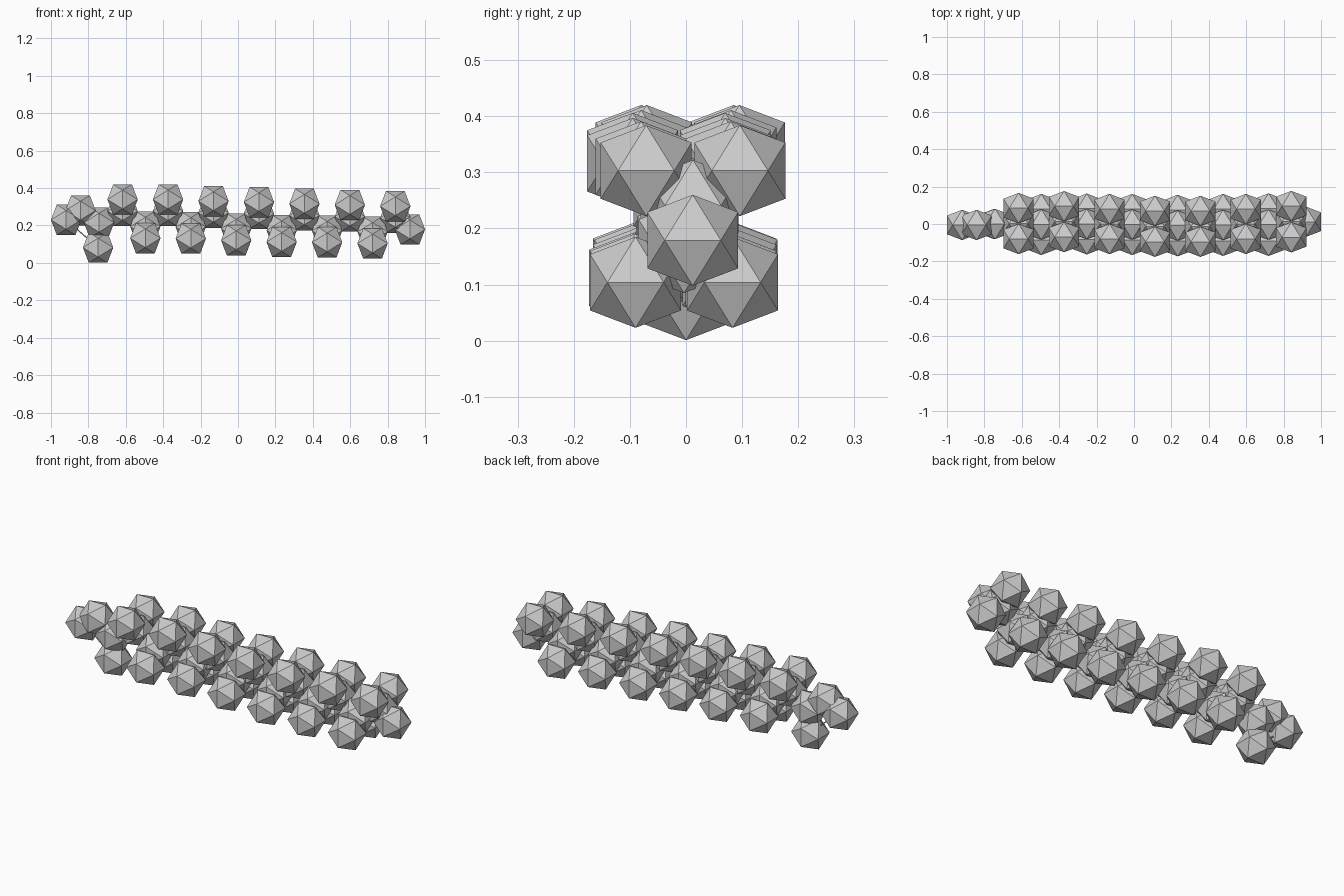
import bpy, bmesh
from mathutils import Vector

if "Cube" in bpy.data.objects:
    bpy.data.objects.remove(bpy.data.objects["Cube"])

PHI = (1 + 5 ** 0.5) / 2
S = 0.081 / PHI

# Shared icosahedron atom, two-fold axes aligned with x, y, z
bm = bmesh.new()
for a in (-1, 1):
    for b in (-1, 1):
        for co in ((0, a * PHI, b), (a, 0, b * PHI), (a * PHI, b, 0)):
            bm.verts.new(Vector(co) * S)
bmesh.ops.convex_hull(bm, input=bm.verts[:])
bmesh.ops.recalc_face_normals(bm, faces=bm.faces[:])
atom_mesh = bpy.data.meshes.new("atom")
bm.to_mesh(atom_mesh)
bm.free()


def atom(name, loc):
    ob = bpy.data.objects.new(name, atom_mesh)
    ob.location = loc
    bpy.context.collection.objects.link(ob)
    return Vector(loc)


def bond(p, q, r=0.003):
    d = q - p
    bpy.ops.mesh.primitive_cylinder_add(vertices=6, radius=r, depth=d.length, location=(p + q) / 2)
    ob = bpy.context.object
    ob.name = "bond"
    ob.rotation_mode = 'QUATERNION'
    ob.rotation_quaternion = d.to_track_quat('Z', 'Y')


# Acid end group on the left
acid_carbon = atom("acid_carbon", (-0.743, 0.0, 0.215))
acid_oxygen = atom("acid_oxygen", (-0.748, 0.0, 0.082))
hydroxyl_oxygen = atom("hydroxyl_oxygen", (-0.842, -0.005, 0.28))
hydroxyl_hydrogen = atom("hydroxyl_hydrogen", (-0.919, -0.005, 0.23))
bond(acid_carbon, acid_oxygen)
bond(acid_carbon, hydroxyl_oxygen)
bond(hydroxyl_oxygen, hydroxyl_hydrogen)
bond(hydroxyl_hydrogen, acid_oxygen)

# Zigzag chain: back hydrogen y, front hydrogen y, hydrogen height
chain = [(.085, -.08, .339), (.08, -.085, .132), (.095, -.07, .339), (.082, -.082, .13),
         (.08, -.08, .33), (.08, -.085, .121), (.07, -.095, .325), (.075, -.092, .112),
         (.07, -.095, .316), (.08, -.09, .11), (.08, -.08, .31), (.083, -.09, .104),
         (.096, -.071, .303)]
prev = acid_carbon
for i, (yb, yf, z) in enumerate(chain):
    x = -0.617 + i * 0.1215
    cz = z - 0.062 if i % 2 == 0 else z + 0.062
    carbon = atom("chain_carbon", (x, (yb + yf) / 2, cz))
    bond(prev, carbon)
    for y in (yb, yf):
        bond(carbon, atom("chain_hydrogen", (x, y, z)))
    last, prev = prev, carbon

# Tip hydrogen closing the right end
tip = atom("tip_hydrogen", (0.919, 0.012, 0.179))
bond(prev, tip)
bond(last, tip)
